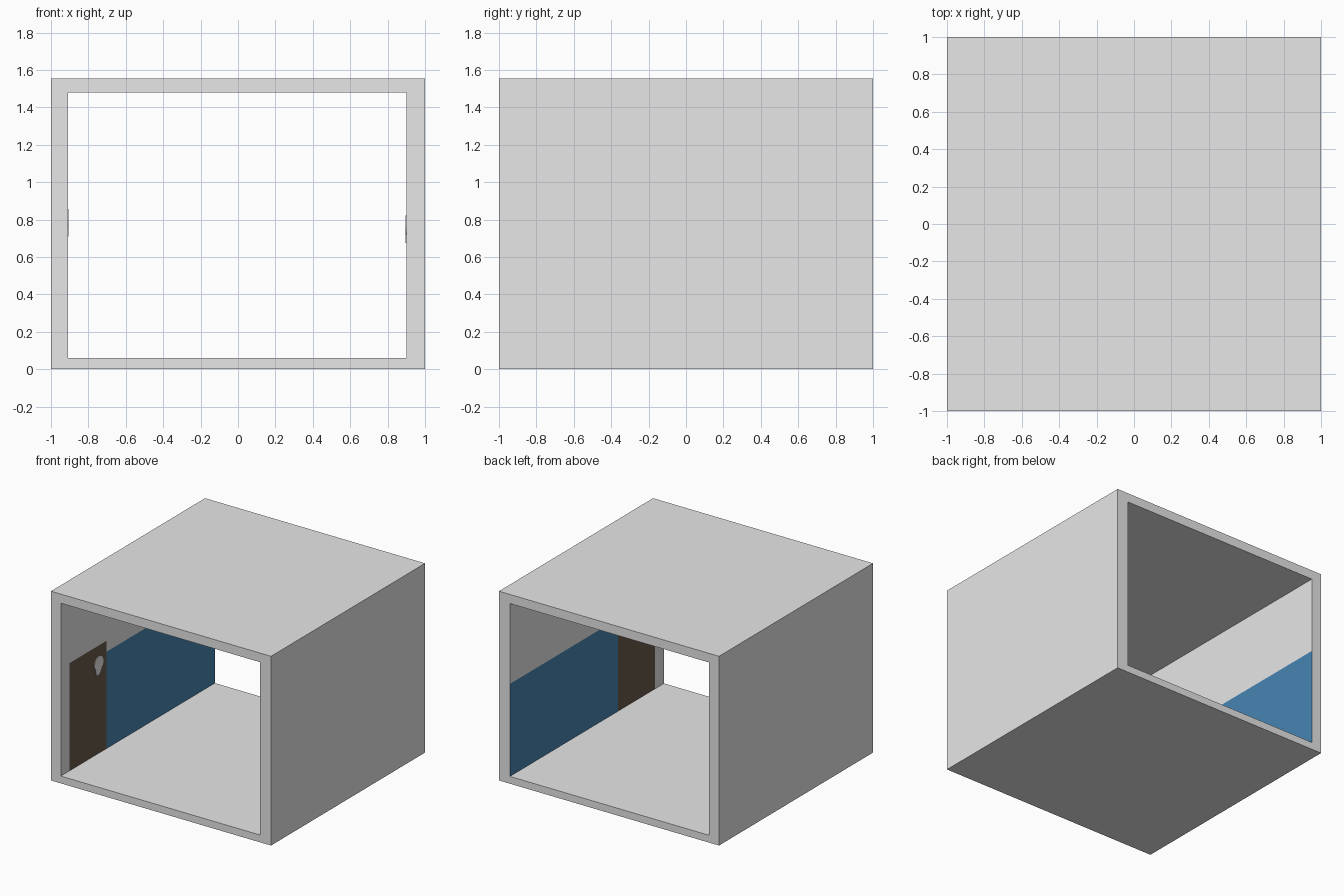
import bpy, bmesh, math
from mathutils import Vector

if "Cube" in bpy.data.objects:
    bpy.data.objects.remove(bpy.data.objects["Cube"])

def material(name, rgb):
    m = bpy.data.materials.new(name)
    m.diffuse_color = (*rgb, 1)
    m.use_nodes = True
    m.node_tree.nodes["Principled BSDF"].inputs["Base Color"].default_value = m.diffuse_color
    return m

GREY = material("plain grey", (0.8, 0.8, 0.8))
BLUE = material("wall blue", (0.062, 0.235, 0.451))
BROWN = material("door brown", (0.145, 0.102, 0.072))

def add_object(name, bm, mats):
    me = bpy.data.meshes.new(name)
    bm.to_mesh(me)
    bm.free()
    for m in mats:
        me.materials.append(m)
    ob = bpy.data.objects.new(name, me)
    bpy.context.collection.objects.link(ob)
    return ob

X0, X1, Z0, Z1 = -0.91, 0.90, 0.06, 1.48   # inner opening
H = 1.555                                  # outer height
DOOR_Y0, DOOR_Y1 = -0.885, -0.405
# inner wall x, inward direction, top of blue band, top of door
WALLS = [(X0, 1, 0.855, 0.945), (X1, -1, 0.82, 0.91)]

# room shell: rectangular tube open at front and back
bm = bmesh.new()
outer = [(-1, 0), (1, 0), (1, H), (-1, H)]
inner = [(X0, Z0), (X1, Z0), (X1, Z1), (X0, Z1)]
rings = {(k, y): [bm.verts.new((x, y, z)) for x, z in pts]
         for k, pts in (("o", outer), ("i", inner)) for y in (-1, 1)}

def bridge(a, b):
    for i in range(4):
        j = (i + 1) % 4
        bm.faces.new((a[i], a[j], b[j], b[i]))

bridge(rings["o", -1], rings["o", 1])
bridge(rings["i", -1], rings["i", 1])
bridge(rings["o", -1], rings["i", -1])
bridge(rings["o", 1], rings["i", 1])
bmesh.ops.recalc_face_normals(bm, faces=bm.faces)

# cut the painted band and door into the inner side walls
def wall_faces(x):
    return [f for f in bm.faces if all(abs(v.co.x - x) < 1e-4 for v in f.verts)]

for x, side, blue_top, door_top in WALLS:
    cuts = [((0, DOOR_Y0, 0), (0, 1, 0)), ((0, DOOR_Y1, 0), (0, 1, 0)),
            ((0, 0, blue_top), (0, 0, 1)), ((0, 0, door_top), (0, 0, 1))]
    for co, no in cuts:
        fs = wall_faces(x)
        geom = set(fs)
        for f in fs:
            geom.update(f.edges)
            geom.update(f.verts)
        bmesh.ops.bisect_plane(bm, geom=list(geom), plane_co=co, plane_no=no, dist=1e-5)
    for f in wall_faces(x):
        c = f.calc_center_median()
        if c.y > DOOR_Y1 and c.z < blue_top:
            f.material_index = 1
        elif DOOR_Y0 < c.y < DOOR_Y1 and c.z < door_top:
            f.material_index = 2
add_object("room_shell", bm, [GREY, BLUE, BROWN])

# door handles: thin rounded plates with a narrow tail
for (x, side, blue_top, door_top), label in zip(WALLS, ("left", "right")):
    cy, cz, r = -0.51, door_top - 0.145, 0.058
    pts = [(cy + r * math.cos(a), cz + r * math.sin(a))
           for a in (math.radians(-50 + 280 * i / 16) for i in range(17))]
    pts += [(cy - 0.035, cz - 0.09), (cy + 0.005, cz - 0.09)]
    bm = bmesh.new()
    face = bm.faces.new([bm.verts.new((x, y, z)) for y, z in pts])
    ext = bmesh.ops.extrude_face_region(bm, geom=[face])
    bmesh.ops.translate(bm, vec=Vector((0.004 * side, 0, 0)),
                        verts=[g for g in ext["geom"] if isinstance(g, bmesh.types.BMVert)])
    bmesh.ops.recalc_face_normals(bm, faces=bm.faces)
    add_object("door_handle_" + label, bm, [GREY])
